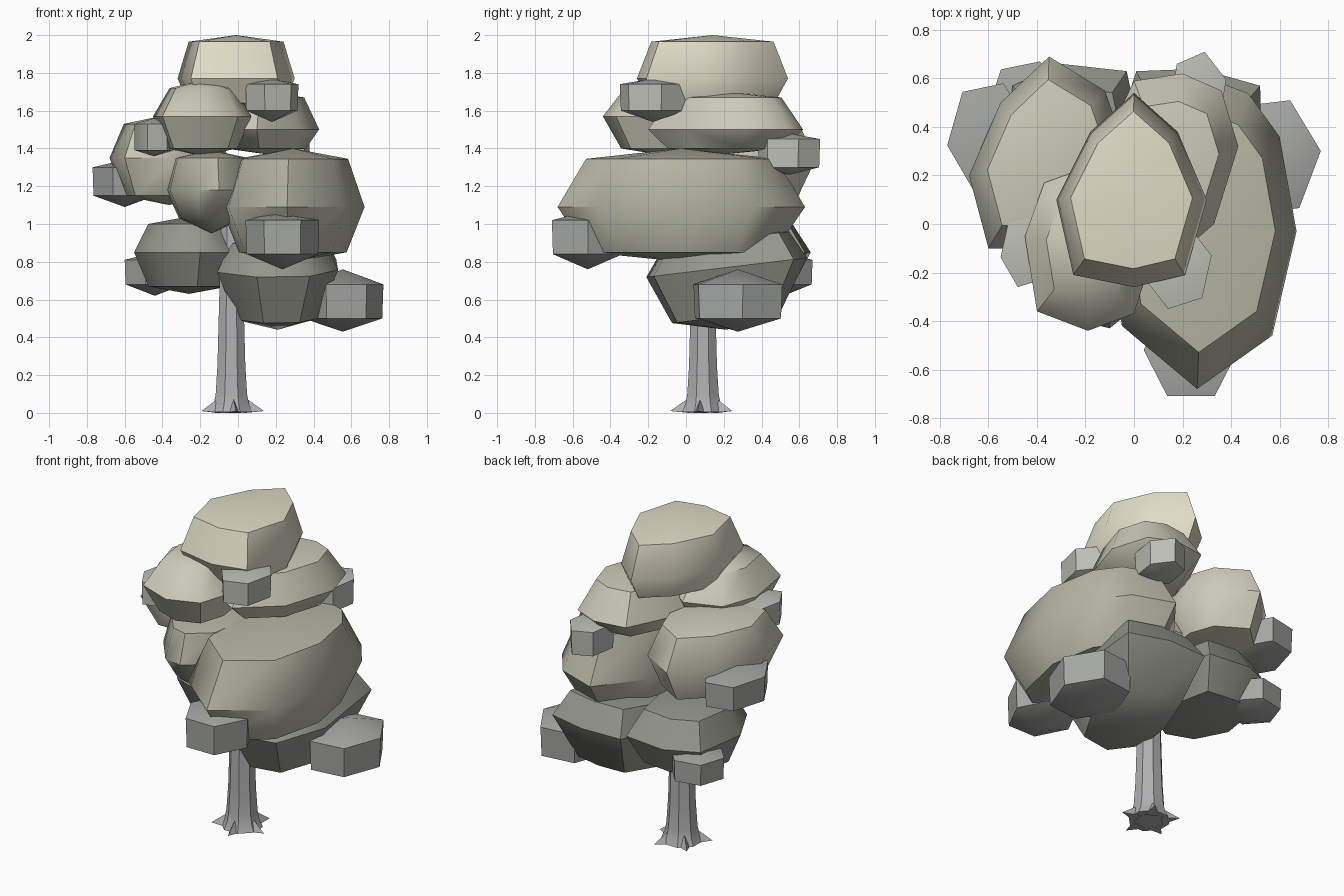
import bpy, bmesh
from math import cos, sin, pi, radians

if "Cube" in bpy.data.objects:
    bpy.data.objects.remove(bpy.data.objects["Cube"])


def paint(name, r, g, b):
    m = bpy.data.materials.new(name)
    m.diffuse_color = (r, g, b, 1)
    m.use_nodes = True
    m.node_tree.nodes["Principled BSDF"].inputs["Base Color"].default_value = m.diffuse_color
    return m


# Foliage darkens from the crown down
CROWN = paint("leaf_crown", .74, .71, .57)
UPPER = paint("leaf_upper", .60, .59, .48)
MIDDLE = paint("leaf_middle", .47, .47, .38)
LOWER = paint("leaf_lower", .30, .31, .26)
TUFT_HIGH = paint("tuft_high", .50, .51, .46)
TUFT_LOW = paint("tuft_low", .38, .39, .37)
BARK = paint("bark", .43, .43, .44)


def finish(name, bm, mat, angle=45.5):
    bmesh.ops.recalc_face_normals(bm, faces=bm.faces)
    me = bpy.data.meshes.new(name)
    bm.to_mesh(me)
    bm.free()
    me.materials.append(mat)
    ob = bpy.data.objects.new(name, me)
    bpy.context.collection.objects.link(ob)
    bpy.ops.object.select_all(action='DESELECT')
    ob.select_set(True)
    bpy.context.view_layer.objects.active = ob
    bpy.ops.object.shade_smooth_by_angle(angle=radians(angle))
    return ob


def clump(name, mat, outline, low, levels, high, tilt=0, angle=45.5):
    """Stack scaled copies of an outline, closed by shallow fans at both ends."""
    xs, ys = zip(*outline)
    cx, cy = (min(xs) + max(xs)) / 2, (min(ys) + max(ys)) / 2
    bm = bmesh.new()
    rings = []
    for z, s in levels:
        rings.append([bm.verts.new((cx + (x - cx) * s, cy + (y - cy) * s,
                                    z + tilt * (y - cy) * s)) for x, y in outline])
    n = len(outline)
    for a, b in zip(rings, rings[1:]):
        for i in range(n):
            j = (i + 1) % n
            bm.faces.new((a[i], a[j], b[j], b[i]))
    for ring, z in ((rings[0], low), (rings[-1], high)):
        tip = bm.verts.new((cx, cy, z))
        for i in range(n):
            bm.faces.new((ring[i], ring[(i + 1) % n], tip))
    return finish(name, bm, mat, angle)


def tuft(name, mat, x0, x1, y0, y1, low, z0, z1, high, phase):
    """Small six-sided leaf block filling the given extents."""
    pts = [(cos(phase + i * pi / 3), sin(phase + i * pi / 3)) for i in range(6)]
    mx, my = max(abs(p[0]) for p in pts), max(abs(p[1]) for p in pts)
    outline = [((x0 + x1) / 2 + p[0] / mx * (x1 - x0) / 2,
                (y0 + y1) / 2 + p[1] / my * (y1 - y0) / 2) for p in pts]
    clump(name, mat, outline, low, [(z0, 0.97), (z1, 1)], high)


# Large foliage clumps
clump("foliage_crown", CROWN, [(0, .54), (-.18, .38), (-.32, .1), (-.25, -.21), (0, -.26),
      (.21, -.21), (.30, .1), (.18, .38)],
      1.58, [(1.64, .82), (1.77, 1), (1.965, .81)], 2.0)
clump("foliage_upper_front", UPPER, [(-.37, .17), (-.45, -.05), (-.40, -.36), (-.19, -.44),
      (0, -.37), (.07, -.15), (.03, .1), (-.15, .25)],
      1.36, [(1.40, .72), (1.57, 1), (1.72, .66)], 1.76)
clump("foliage_upper_back", UPPER, [(.36, .55), (.43, .32), (.33, 0), (.1, -.2), (-.1, -.1),
      (-.14, .3), (0, .59), (.2, .62)],
      1.37, [(1.40, .75), (1.50, 1), (1.67, .72)], 1.70)
clump("foliage_left", UPPER, [(-.35, .69), (-.55, .5), (-.68, .2), (-.6, -.1), (-.35, -.1),
      (-.1, .1), (-.05, .35), (-.12, .55)],
      1.10, [(1.15, .76), (1.35, 1), (1.53, .76)], 1.58)
clump("foliage_right", MIDDLE, [(.26, -.68), (.57, -.46), (.67, -.03), (.6, .36), (.47, .54),
      (.22, .63), (0, .35), (-.09, -.1), (-.05, -.42)],
      .80, [(.85, .75), (1.09, 1), (1.345, .77)], 1.40)
clump("foliage_middle", MIDDLE, [(-.38, .1), (-.36, -.22), (-.22, -.40), (-.1, -.43),
      (.06, -.3), (.1, 0), (0, .25), (-.2, .28)],
      .95, [(1.03, .72), (1.18, 1), (1.35, .82)], 1.39)
clump("foliage_lower_left", LOWER, [(-.5, .57), (-.55, .25), (-.42, 0), (-.2, -.08),
      (0, .05), (.03, .35), (-.03, .63), (-.3, .66)],
      .63, [(.67, .74), (.85, 1), (1.0, .74)], 1.04)
clump("foliage_lower_right", LOWER, [(.53, .1), (.52, .57), (.27, .64), (.01, .63),
      (-.1, .3), (-.11, 0), (.1, -.21), (.38, -.17)],
      .44, [(.51, .68), (.77, 1), (.92, .78)], .97, tilt=.12)

# Small leaf tufts
tuft("tuft_crown", TUFT_HIGH, .04, .32, -.35, 0, 1.54, 1.60, 1.74, 1.77, .25)
tuft("tuft_upper_left", TUFT_HIGH, -.55, -.34, -.26, .05, 1.36, 1.39, 1.53, 1.56, .2)
tuft("tuft_left", TUFT_LOW, -.77, -.43, .14, .58, 1.09, 1.15, 1.30, 1.34, .15)
tuft("tuft_front", TUFT_LOW, .04, .43, -.71, -.33, .76, .84, 1.02, 1.07, 0)
tuft("tuft_right", TUFT_LOW, .34, .77, .04, .51, .43, .50, .68, .76, .1)
tuft("tuft_lower_left", TUFT_LOW, -.60, -.28, .36, .67, .62, .68, .81, .85, .2)
tuft("tuft_back", TUFT_HIGH, .15, .38, .38, .71, 1.26, 1.30, 1.45, 1.48, .3)

# Eight-sided trunk with a flared foot
TX, TY = -.035, .09
circle = [(TX + cos(pi / 8 + i * pi / 4), TY + sin(pi / 8 + i * pi / 4)) for i in range(8)]
clump("trunk", BARK, circle, .005, [(.005, .12), (.05, .10), (.1, .09), (.25, .08),
      (.6, .07), (1.25, .05)], 1.3, angle=30)

# Pointed roots
for i in range(5):
    a = radians(-10 + i * 72)
    d, s = (cos(a), sin(a)), (-sin(a), cos(a))
    bm = bmesh.new()
    v = [bm.verts.new((TX + d[0] * r + s[0] * w, TY + d[1] * r + s[1] * w, z))
         for r, w, z in ((.07, -.04, 0), (.07, .04, 0), (.075, 0, .08), (.175, 0, .01))]
    for f in ((0, 1, 2), (0, 1, 3), (1, 2, 3), (2, 0, 3)):
        bm.faces.new([v[k] for k in f])
    finish(f"root_{i + 1}", bm, BARK, 30)
